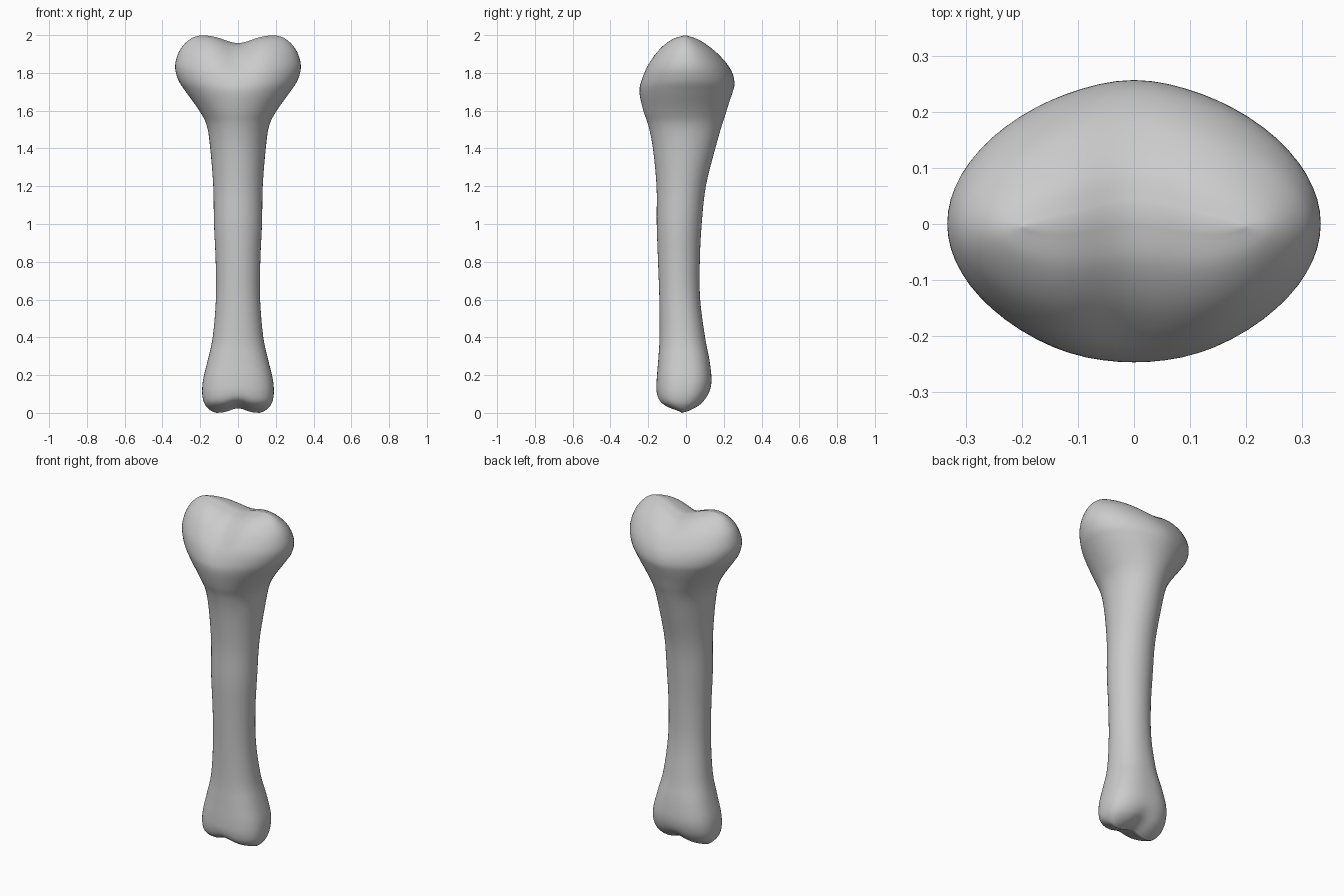
import bpy, bmesh, math

if "Cube" in bpy.data.objects:
    bpy.data.objects.remove(bpy.data.objects["Cube"])

# Cross-sections: height, half width, front y, back y, squareness
SECTIONS = [
    (0.000, 0.115, -0.025, -0.015, 2.2), (0.010, 0.140, -0.052, 0.022, 2.3),
    (0.030, 0.165, -0.105, 0.064, 2.4), (0.060, 0.182, -0.142, 0.098, 2.5),
    (0.110, 0.190, -0.156, 0.125, 2.5), (0.180, 0.184, -0.155, 0.135, 2.5),
    (0.280, 0.160, -0.147, 0.124, 2.4), (0.400, 0.134, -0.140, 0.101, 2.2),
    (0.600, 0.117, -0.141, 0.075, 2.1), (0.800, 0.118, -0.148, 0.073, 2.0),
    (1.000, 0.127, -0.155, 0.083, 2.0), (1.200, 0.131, -0.156, 0.105, 2.0),
    (1.400, 0.147, -0.175, 0.155, 2.0), (1.520, 0.165, -0.199, 0.189, 2.0),
    (1.600, 0.205, -0.226, 0.215, 2.0), (1.700, 0.276, -0.249, 0.243, 2.0),
    (1.760, 0.315, -0.247, 0.249, 2.0), (1.830, 0.333, -0.227, 0.228, 2.0),
    (1.900, 0.318, -0.186, 0.182, 2.0), (1.950, 0.286, -0.140, 0.128, 2.0),
    (1.985, 0.243, -0.085, 0.070, 2.0), (2.000, 0.195, -0.020, 0.010, 2.0),
]
SIDES, STEPS = 64, 5


def spline(a, b, c, d, t):
    return 0.5 * (2*b + (c-a)*t + (2*a-5*b+4*c-d)*t*t + (3*b-a-3*c+d)*t**3)


def smooth(lo, hi, v):
    t = max(0.0, min(1.0, (v - lo) / (hi - lo)))
    return t * t * (3 - 2 * t)


def power(v, e):
    return math.copysign(abs(v) ** e, v)


def refine(rows):
    out, last = [], len(rows) - 1
    for i in range(last):
        p = [rows[max(0, min(last, i + k))] for k in (-1, 0, 1, 2)]
        for s in range(STEPS):
            out.append([spline(*vals, s / STEPS) for vals in zip(*p)])
    return out + [list(rows[-1])]


# Lofted shaft and both knobbed ends, with a saddle between each pair of knobs
bm = bmesh.new()
rings = []
for z, w, y0, y1, n in refine(SECTIONS):
    ring = []
    top, bottom = smooth(1.62, 2.0, z), 1 - smooth(0.0, 0.16, z)
    for i in range(SIDES):
        a = 2 * math.pi * i / SIDES
        x = w * power(math.cos(a), 2 / n)
        y = (y0 + y1) / 2 + (y1 - y0) / 2 * power(math.sin(a), 2 / n)
        upper = math.exp(-(x / 0.1) ** 2) * top
        lower = math.exp(-(x / 0.055) ** 2) * bottom
        ring.append(bm.verts.new((x, y + 0.025 * upper,
                                  z - 0.042 * upper + 0.024 * lower)))
    rings.append(ring)
for r0, r1 in zip(rings, rings[1:]):
    for i in range(SIDES):
        j = (i + 1) % SIDES
        bm.faces.new((r0[i], r0[j], r1[j], r1[i]))

# Narrow strips closing the two ends
for ring in (rings[0], rings[-1]):
    for i in range(SIDES // 2):
        quad = [ring[i], ring[i + 1], ring[-i - 1], ring[-i % SIDES]]
        bm.faces.new(list(dict.fromkeys(quad)))
bmesh.ops.recalc_face_normals(bm, faces=bm.faces)
for f in bm.faces:
    f.smooth = True

mesh = bpy.data.meshes.new("bone")
bm.to_mesh(mesh)
bm.free()
bone = bpy.data.objects.new("bone", mesh)
bpy.context.collection.objects.link(bone)
